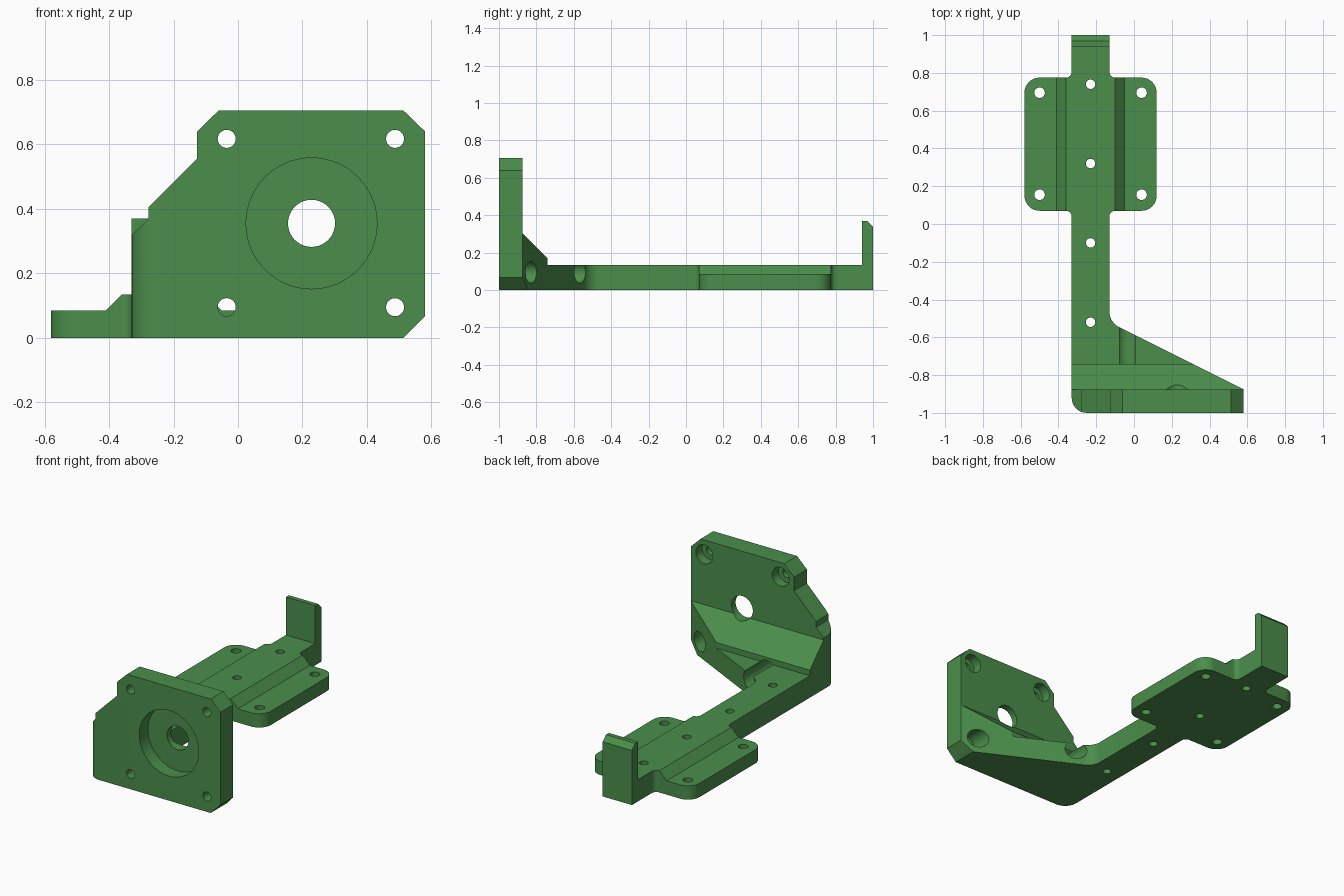
import bpy, bmesh, math
from mathutils import Vector

if "Cube" in bpy.data.objects:
    bpy.data.objects.remove(bpy.data.objects["Cube"])

green = bpy.data.materials.new("green plastic")
green.diffuse_color = (0.07, 0.27, 0.07, 1)
green.use_nodes = True
green.node_tree.nodes["Principled BSDF"].inputs["Base Color"].default_value = green.diffuse_color


def prism(name, pts, axis, lo, hi):
    """Extrude a closed 2D profile along an axis: x uses (y, z), y uses (x, z), z uses (x, y)."""
    place = {"x": lambda a, b, t: (t, a, b),
             "y": lambda a, b, t: (a, t, b),
             "z": lambda a, b, t: (a, b, t)}[axis]
    bm = bmesh.new()
    low = [bm.verts.new(place(a, b, lo)) for a, b in pts]
    high = [bm.verts.new(place(a, b, hi)) for a, b in pts]
    bm.faces.new(low)
    bm.faces.new(high)
    n = len(pts)
    for i in range(n):
        j = (i + 1) % n
        bm.faces.new((low[i], low[j], high[j], high[i]))
    bmesh.ops.recalc_face_normals(bm, faces=bm.faces[:])
    me = bpy.data.meshes.new(name)
    bm.to_mesh(me)
    bm.free()
    me.materials.append(green)
    ob = bpy.data.objects.new(name, me)
    bpy.context.collection.objects.link(ob)
    return ob


def rod(axis, a, b, r, lo, hi, n=40):
    ring = [(a + r * math.cos(2 * math.pi * i / n), b + r * math.sin(2 * math.pi * i / n))
            for i in range(n)]
    return prism("cutter", ring, axis, lo, hi)


def rounded(corners, steps=8):
    """Replace each (x, y, radius) corner by an arc."""
    out = []
    for i, (x, y, r) in enumerate(corners):
        p = Vector((x, y))
        if r == 0:
            out.append((x, y))
            continue
        u = (Vector(corners[i - 1][:2]) - p).normalized()
        v = (Vector(corners[(i + 1) % len(corners)][:2]) - p).normalized()
        half = u.angle(v) / 2
        c = p + (u + v).normalized() * r / math.sin(half)
        s = p + u * r / math.tan(half) - c
        e = p + v * r / math.tan(half) - c
        sweep = s.angle(e)
        for k in range(steps + 1):
            t = k / steps
            q = (s * math.sin((1 - t) * sweep) + e * math.sin(t * sweep)) / math.sin(sweep)
            out.append(tuple(c + q))
    return out


def combine(ob, tool, op):
    mod = ob.modifiers.new("bool", "BOOLEAN")
    mod.operation = op
    mod.solver = "EXACT"
    mod.object = tool
    bpy.context.view_layer.objects.active = ob
    bpy.ops.object.modifier_apply(modifier=mod.name)
    bpy.data.objects.remove(tool, do_unlink=True)


# Plan of the whole bracket: foot, arm and mounting flanges
plan = rounded([(-0.33, -1, 0.08), (0.58, -1, 0), (0.58, -0.875, 0), (-0.13, -0.52, 0.09),
                (-0.13, 0.07, 0.03), (0.12, 0.07, 0.08), (0.12, 0.775, 0.08),
                (-0.13, 0.775, 0.03), (-0.13, 1, 0), (-0.33, 1, 0), (-0.33, 0.775, 0.03),
                (-0.58, 0.775, 0.08), (-0.58, 0.07, 0.08), (-0.33, 0.07, 0.03)])
bracket = prism("bracket", plan, "z", 0, 0.135)

# Lowered side flanges with sloped edges beside the raised centre
for s in (-1, 1):
    cx = -0.23
    combine(bracket, prism("cutter", [(cx + s * 0.18, 0.085), (cx + s * 0.15, 0.115),
                                      (cx + s * 0.13, 0.135), (cx + s * 0.13, 0.3),
                                      (cx + s * 0.5, 0.3), (cx + s * 0.5, 0.085)],
                           "y", 0.03, 0.82), "DIFFERENCE")

# Upright motor plate with sloped reinforcing wedge behind it
wall = prism("wall", [(-0.33, 0), (0.58, 0), (0.58, 0.64), (0.513, 0.705), (-0.06, 0.705),
                      (-0.127, 0.64), (-0.127, 0.555), (-0.277, 0.405), (-0.277, 0.37),
                      (-0.33, 0.318)], "y", -1, -0.875)
wedge = prism("wedge", [(-0.95, 0), (-0.95, 0.305), (-0.875, 0.305), (-0.74, 0.17),
                        (-0.74, 0)], "x", -0.33, 0.58)
combine(wall, wedge, "UNION")
combine(wall, prism("cutter", plan, "z", -0.1, 0.9), "INTERSECT")
combine(bracket, wall, "UNION")

# End tab with bevelled top
combine(bracket, prism("tab", [(0.94, 0.008), (1, 0.008), (1, 0.338), (0.968, 0.37),
                               (0.94, 0.37)], "x", -0.33, -0.13), "UNION")

# Chamfer on the lower outer corner of the motor plate
combine(bracket, prism("cutter", [(0.493, -0.02), (0.7, -0.02), (0.7, 0.187)],
                       "y", -1.1, -0.6), "DIFFERENCE")

# Motor recess and shaft hole
combine(bracket, rod("y", 0.228, 0.355, 0.203, -1.1, -0.915, 64), "DIFFERENCE")
combine(bracket, rod("y", 0.228, 0.355, 0.073, -1.1, -0.6), "DIFFERENCE")

# Motor screw holes with head clearance from behind
for x in (-0.035, 0.487):
    for z in (0.095, 0.617):
        combine(bracket, rod("y", x, z, 0.028, -1.1, -0.8, 24), "DIFFERENCE")
        combine(bracket, rod("y", x, z, 0.058, -0.935, -0.4), "DIFFERENCE")

# Flange and arm screw holes
spots = [(x, y, 0.028) for x in (-0.5, 0.04) for y in (0.155, 0.695)]
spots += [(-0.23, y, 0.025) for y in (-0.52, -0.1, 0.32, 0.74)]
for x, y, r in spots:
    combine(bracket, rod("z", x, y, r, -0.1, 0.3, 24), "DIFFERENCE")

bpy.ops.object.select_all(action="DESELECT")
bracket.select_set(True)
bpy.context.view_layer.objects.active = bracket
bpy.ops.object.shade_smooth_by_angle(angle=math.radians(25))
